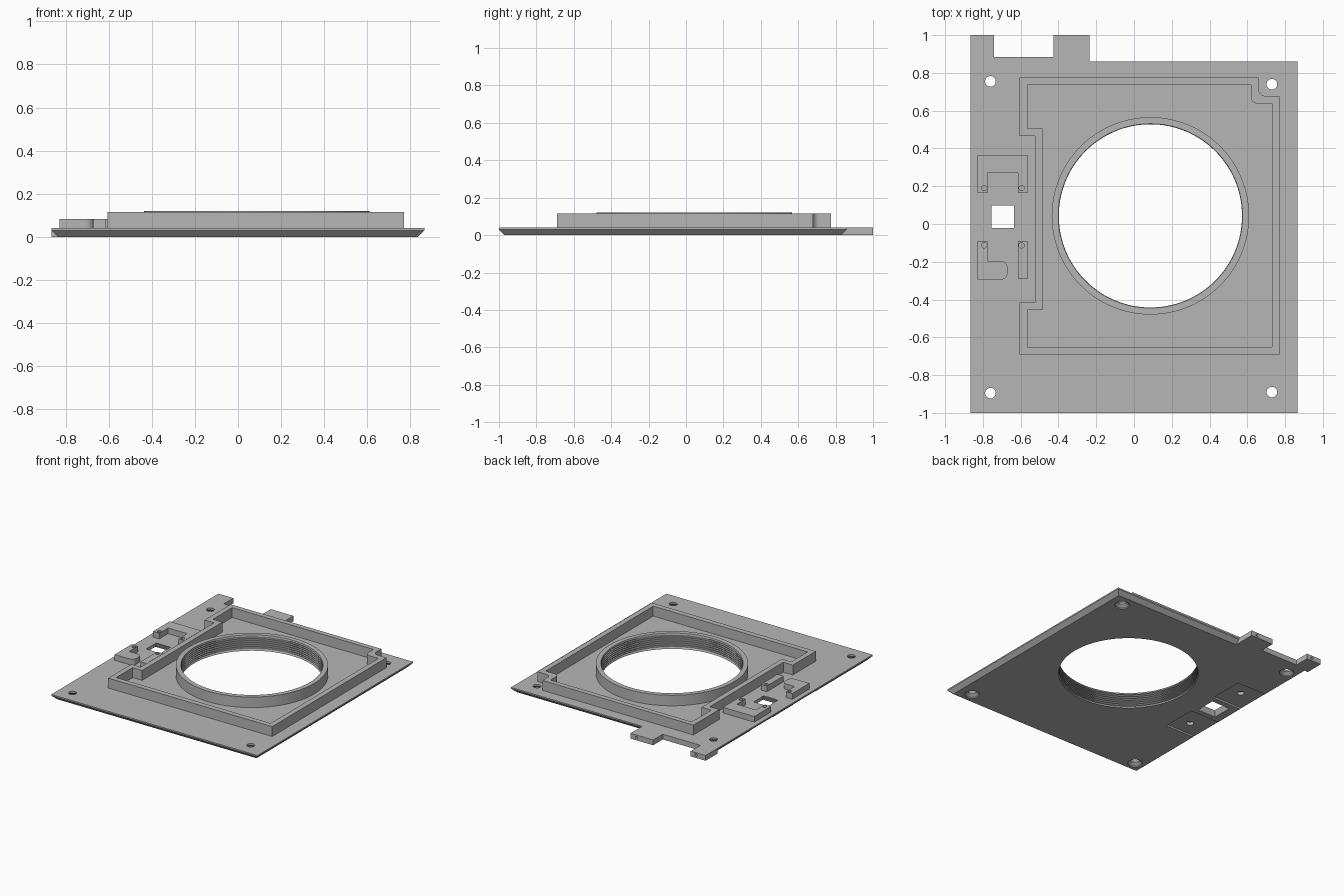
import bpy, bmesh, math

if "Cube" in bpy.data.objects:
    bpy.data.objects.remove(bpy.data.objects["Cube"])

grey = bpy.data.materials.new("plain grey")
grey.diffuse_color = (0.47, 0.47, 0.47, 1)
grey.use_nodes = True
grey.node_tree.nodes["Principled BSDF"].inputs["Base Color"].default_value = grey.diffuse_color


def loft(name, loops, ring=False):
    """Skin a stack of equal point loops; cap the ends, or close it into a ring."""
    bm = bmesh.new()
    vs = [[bm.verts.new(p) for p in lp] for lp in loops]
    n = len(vs[0])
    for k in range(len(vs) if ring else len(vs) - 1):
        a, b = vs[k], vs[(k + 1) % len(vs)]
        for i in range(n):
            j = (i + 1) % n
            bm.faces.new((a[i], a[j], b[j], b[i]))
    if not ring:
        bm.faces.new(vs[0])
        bm.faces.new(vs[-1])
    bmesh.ops.recalc_face_normals(bm, faces=bm.faces)
    me = bpy.data.meshes.new(name)
    bm.to_mesh(me)
    bm.free()
    ob = bpy.data.objects.new(name, me)
    bpy.context.collection.objects.link(ob)
    me.materials.append(grey)
    return ob


def at(pts, z):
    return [(x, y, z) for x, y in pts]


def prism(name, pts, z0, z1):
    return loft(name, [at(pts, z0), at(pts, z1)])


def rect(x0, x1, y0, y1):
    return [(x0, y0), (x1, y0), (x1, y1), (x0, y1)]


def circle(cx, cy, r, n=32):
    return [(cx + r * math.cos(i * math.tau / n), cy + r * math.sin(i * math.tau / n)) for i in range(n)]


def arc(cx, cy, r, a0, a1, n=6):
    return [(cx + r * math.cos(math.radians(a0 + (a1 - a0) * i / n)),
             cy + r * math.sin(math.radians(a0 + (a1 - a0) * i / n))) for i in range(n + 1)]


def select(ob):
    bpy.ops.object.select_all(action='DESELECT')
    ob.select_set(True)
    bpy.context.view_layer.objects.active = ob


def cut(ob, cutters):
    for c in cutters:
        m = ob.modifiers.new("cut", 'BOOLEAN')
        m.operation, m.object, m.solver = 'DIFFERENCE', c, 'EXACT'
        select(ob)
        bpy.ops.object.modifier_apply(modifier=m.name)
        bpy.data.objects.remove(c)


def smooth(ob):
    select(ob)
    bpy.ops.object.shade_smooth_by_angle(angle=math.radians(25))


W, T, C = 0.865, 0.04, 0.03      # half width, plate thickness, edge chamfer
CX, CY = 0.087, 0.043            # opening centre
MID = 0.038                      # symmetry line of the bracket area

# base plate with two rear tabs
plate = prism("base_plate", [(-W, -1), (W, -1), (W, 0.86), (-0.235, 0.86), (-0.235, 1), (-0.425, 1),
                             (-0.425, 0.885), (-0.74, 0.885), (-0.74, 1), (-W, 1)], 0, T)


# chamfered underside: wedges running along the edges
def wedge(p, q, out):
    e = 0.02

    def tri(c):
        (x, y), (u, v) = c, out
        return [(x + u * s, y + v * s, z) for s, z in ((-C - e, -e), (e, -e), (e, C + e))]
    return loft("chamfer_cutter", [tri(p), tri(q)])


cutters = [wedge((-W, -1.1), (-W, 0.86), (-1, 0)), wedge((W, -1.1), (W, 0.96), (1, 0)),
           wedge((-1, -1), (1, -1), (0, -1)), wedge((-0.235, 0.86), (1, 0.86), (0, 1))]

# main opening and countersunk corner holes
cutters.append(prism("opening_cutter", circle(CX, CY, 0.5, 128), -0.1, 0.1))
for x, y in ((-0.76, 0.755), (0.73, 0.74), (-0.76, -0.895), (0.73, -0.89)):
    cutters.append(loft("screw_cutter", [at(circle(x, y, r), z) for r, z in
                                         ((0.052, -0.02), (0.052, 0.008), (0.028, 0.026), (0.028, 0.1))]))

# flared window, underside pockets and their blind holes
cutters.append(loft("window_cutter", [at(rect(-0.695 - s, -0.695 + s, MID - s, MID + s), z)
                                      for s, z in ((0.082, -0.01), (0.056, 0.05))]))
for s in (1, -1):
    y0, y1 = sorted((MID + s * 0.12, MID + s * 0.39))
    cutters.append(prism("pocket_cutter", rect(-1, -0.59, y0, y1), -0.05, 0.013))
    cutters.append(prism("blind_cutter", circle(-0.71, MID + s * 0.275, 0.025), -0.05, 0.036))

# small holes in the tab ends
for x in (-0.785, -0.285):
    cutters.append(loft("tab_hole_cutter", [[(px, y, pz) for px, pz in circle(x, 0.02, 0.01, 16)]
                                            for y in (0.94, 1.05)]))
cut(plate, cutters)
smooth(plate)

# threaded ring around the opening
profile = [(0.5, 0), (0.5, T), (0.5225, T), (0.5225, 0.12), (0.488, 0.12)]
turns = 7
for i in range(turns):
    z = 0.112 - i * 0.015
    profile += [(0.485, z), (0.485, z - 0.004), (0.493, z - 0.0075), (0.493, z - 0.0115)]
profile += [(0.488, 0)]
ring = loft("threaded_ring", [at(circle(CX, CY, r, 128), z) for r, z in profile], ring=True)
smooth(ring)


# raised frame wall with a stepped left side and a rounded corner notch
def frame_path(x0, x1, y0, y1, xs, ys0, ys1, xn, yn):
    return ([(x0, y0), (x1, y0), (x1, yn)] + arc(xn + 0.035, yn + 0.035, 0.035, 270, 180)
            + [(xn, y1), (x0, y1), (x0, ys1), (xs, ys1), (xs, ys0), (x0, ys0)])


outer = frame_path(-0.605, 0.77, -0.69, 0.775, -0.525, -0.415, 0.465, 0.66, 0.678)
inner = frame_path(-0.565, 0.73, -0.65, 0.737, -0.485, -0.455, 0.505, 0.62, 0.637)
frame = loft("frame_wall", [at(outer, T), at(outer, 0.115), at(inner, 0.115), at(inner, T)], ring=True)
smooth(frame)

# brackets around the window, with pin holes
B = 0.083
u_bracket = prism("u_bracket", [(-0.828, 0.365), (-0.828, 0.165), (-0.775, 0.165), (-0.775, 0.27),
                                (-0.615, 0.27), (-0.615, 0.165), (-0.565, 0.165), (-0.565, 0.365)], T, B)
l_bracket = prism("l_bracket", [(-0.828, -0.09), (-0.828, -0.295)]
                  + arc(-0.705, -0.26, 0.035, 270, 360) + arc(-0.705, -0.23, 0.035, 0, 90)
                  + [(-0.775, -0.195), (-0.775, -0.09)], T, B)
bar = prism("bar_bracket", rect(-0.615, -0.565, -0.29, -0.09), T, B)
for ob, spots in ((u_bracket, ((-0.793, 0.19), (-0.595, 0.19))),
                  (l_bracket, ((-0.793, -0.113),)), (bar, ((-0.595, -0.113),))):
    cut(ob, [prism("pin_cutter", circle(x, y, 0.014, 20), 0.05, 0.2) for x, y in spots])
    smooth(ob)
